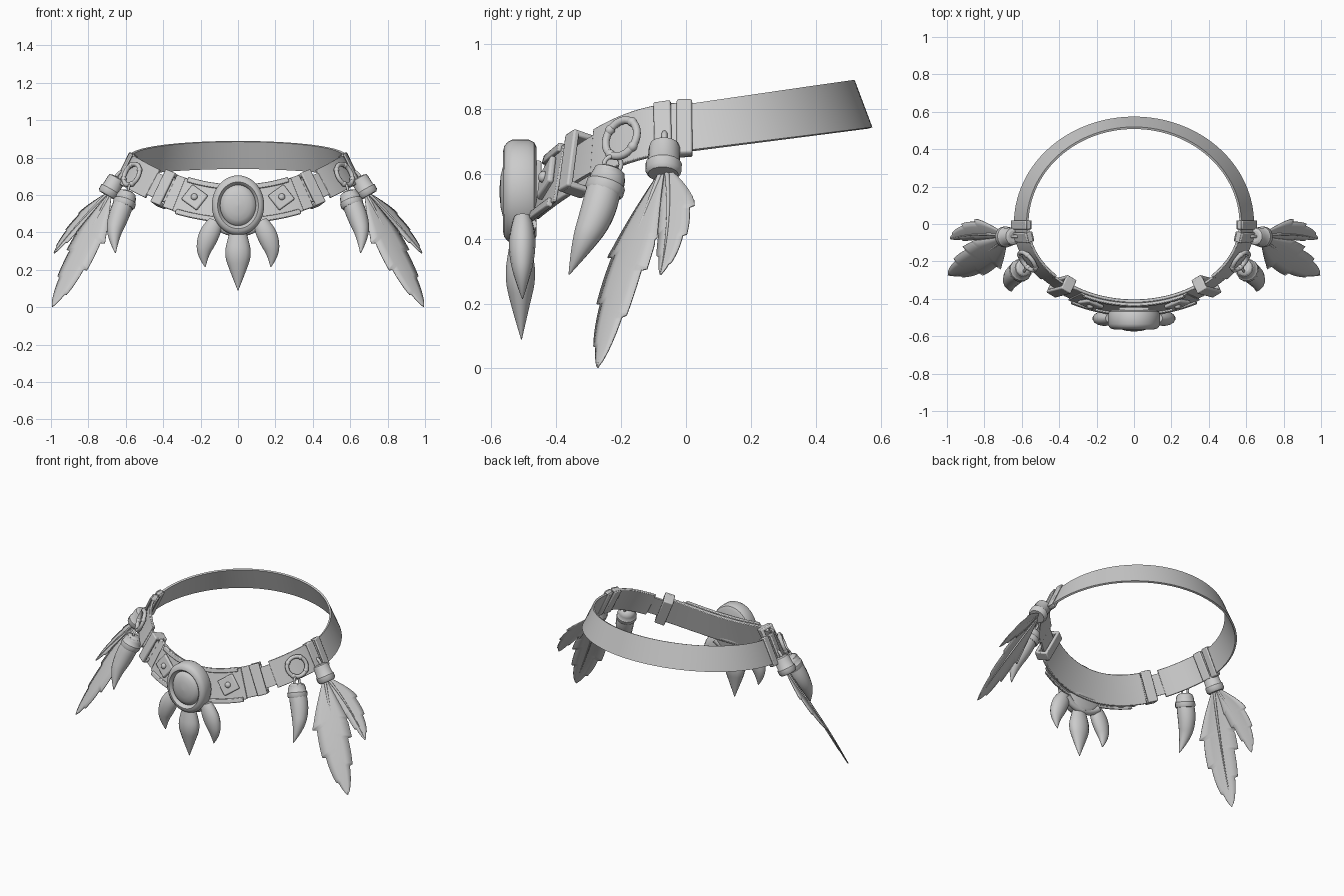
import bpy, bmesh, math
from mathutils import Vector, Matrix

if "Cube" in bpy.data.objects:
    bpy.data.objects.remove(bpy.data.objects["Cube"])

V = Vector


def path(a):
    """Centre line of the belt; angle in degrees from the front."""
    r = math.radians(a)
    s, c = math.sin(r), math.cos(r)
    if c >= 0:
        return V((0.603 * s, -0.435 * c, 0.553 + 0.187 * s * s))
    return V((0.603 * s, -0.541 * c, 0.74 - 0.074 * c))


def frame(a, h=0, o=0):
    """Rotation and point on the belt; x along it, y up it, z outward."""
    t = (path(a + 0.5) - path(a - 0.5)).normalized()
    s2 = math.sin(math.radians(a)) ** 2
    tilt = 0.27 + 0.18 * s2 if abs(a) < 90 else 0.36 + 0.09 * s2
    n = t.cross(V((0, 0, 1))).normalized()
    n = n * math.cos(tilt) + V((0, 0, 1)) * math.sin(tilt)
    u = n.cross(t).normalized()
    n = t.cross(u)
    p = path(a) + u * h + n * o
    return Matrix((t, u, n)).transposed().to_4x4(), p


def place(a, h=0, o=0):
    m, p = frame(a, h, o)
    return Matrix.Translation(p) @ m


def finish(ob, mirror=False, bevel=0.0, solid=0.0, angle=40):
    bpy.ops.object.select_all(action='DESELECT')
    bpy.context.view_layer.objects.active = ob
    ob.select_set(True)
    bpy.ops.object.shade_smooth_by_angle(angle=math.radians(angle))
    if solid:
        ob.modifiers.new("thickness", 'SOLIDIFY').thickness = solid
    if bevel:
        b = ob.modifiers.new("bevel", 'BEVEL')
        b.width, b.segments, b.limit_method = bevel, 2, 'ANGLE'
    if mirror:
        ob.modifiers.new("mirror", 'MIRROR')
    return ob


def to_object(name, bm, **kw):
    bmesh.ops.remove_doubles(bm, verts=bm.verts, dist=1e-5)
    bmesh.ops.recalc_face_normals(bm, faces=bm.faces)
    me = bpy.data.meshes.new(name)
    bm.to_mesh(me)
    bm.free()
    ob = bpy.data.objects.new(name, me)
    bpy.context.collection.objects.link(ob)
    return finish(ob, **kw)


def loft(name, rings, closed=True, **kw):
    bm = bmesh.new()
    rows = [[bm.verts.new(p) for p in r] for r in rings]
    n = len(rows[0])
    for r, q in zip(rows, rows[1:]):
        for i in range(n if closed else n - 1):
            j = (i + 1) % n
            bm.faces.new((r[i], r[j], q[j], q[i]))
    if closed:
        bm.faces.new(rows[0])
        bm.faces.new(rows[-1])
    return to_object(name, bm, **kw)


def band(name, a0, a1, lo, hi, o0, o1, n=24, **kw):
    rings = []
    for i in range(n + 1):
        a = a0 + (a1 - a0) * i / n
        rings.append([frame(a, h, o)[1] for h, o in ((lo, o0), (hi, o0), (hi, o1), (lo, o1))])
    return loft(name, rings, **kw)


def box(name, m, size, bevel=0.006, mirror=True):
    bm = bmesh.new()
    bmesh.ops.create_cube(bm, size=1, matrix=m @ Matrix.Diagonal((*size, 1)))
    return to_object(name, bm, bevel=bevel, mirror=mirror)


def ball(name, m, size, mirror=True):
    bm = bmesh.new()
    bmesh.ops.create_uvsphere(bm, u_segments=16, v_segments=10, radius=1,
                              matrix=m @ Matrix.Diagonal((*size, 1)))
    return to_object(name, bm, mirror=mirror)


def tube(name, pts, radii, kind='NURBS', cyclic=False, mirror=True, flat=None):
    cu = bpy.data.curves.new(name, 'CURVE')
    cu.dimensions, cu.bevel_depth, cu.bevel_resolution = '3D', 1.0, 5
    cu.use_fill_caps = True
    sp = cu.splines.new(kind)
    sp.points.add(len(pts) - 1)
    for p, co, r in zip(sp.points, pts, radii):
        p.co, p.radius = (*co, 1), r
    sp.use_cyclic_u = cyclic
    if kind == 'NURBS':
        sp.order_u, sp.use_endpoint_u, sp.resolution_u = 3, True, 8
    ob = bpy.data.objects.new(name, cu)
    bpy.context.collection.objects.link(ob)
    bpy.ops.object.select_all(action='DESELECT')
    bpy.context.view_layer.objects.active = ob
    ob.select_set(True)
    bpy.ops.object.convert(target='MESH')
    ob = bpy.context.view_layer.objects.active
    if flat:  # squash front to back
        for v in ob.data.vertices:
            v.co.y = flat[0] + (v.co.y - flat[0]) * flat[1]
    return finish(ob, mirror=mirror)


def ring(name, m, R, r):
    pts = [m @ V((R * math.cos(i * math.tau / 32), R * math.sin(i * math.tau / 32), 0)) for i in range(32)]
    tube(name, pts, [r] * 32, 'POLY', True)


def collar(name, p0, p1, profile):
    p0, p1 = V(p0), V(p1)
    tube(name, [p0.lerp(p1, t) for t, r in profile], [r for t, r in profile], 'POLY')


def buckle(name, a, half, depth, width, bar):
    for tag, h, o, sy, sz in (("front", 0, depth, 2 * half + bar, bar), ("back", 0, -depth, 2 * half + bar, bar),
                              ("top", half, 0, bar, 2 * depth), ("bottom", -half, 0, bar, 2 * depth)):
        box(f"{name}_{tag}", place(a, h, o), (width, sy, sz))


def feather(name, p0, p1, p2, nrm, w, phase, n=60):
    p0, p1, p2, nrm = V(p0), V(p1), V(p2), V(nrm)
    rows = []
    for i in range(n + 1):
        t = i / n
        p = p0 * (1 - t) ** 2 + p1 * 2 * t * (1 - t) + p2 * t * t
        d = ((p1 - p0) * (1 - t) + (p2 - p1) * t).normalized()
        side = d.cross(nrm).normalized()
        nn = side.cross(d)
        prof = w * min(1, 0.1 + 2.7 * t) * max(0, 1 - t ** 2.4) ** 0.85
        row = []
        for k in (-1, -0.5, 0, 0.5, 1):
            saw = (t * 4 + phase + (0.45 if k > 0 else 0)) % 1
            f = 0.78 + 0.22 * saw if t > 0.3 else 0.95
            x = prof * f * abs(k)
            row.append(p + side * math.copysign(x, k) + d * x * 0.4 - nn * x * abs(k) * 0.12)
        rows.append(row)
    loft(name, rows, closed=False, solid=0.005, mirror=True, angle=60)
    tube(name + "_quill", [p0, p1 * 0.5 + (p0 + p2) * 0.25, p2], [0.008, 0.005, 0.001])


# belt bands
band("back_band", 88, 272, -0.078, 0.078, -0.006, 0.006, 64)
band("side_band", 49, 90, -0.085, 0.085, -0.008, 0.008, mirror=True, bevel=0.003)
band("buckle_strap", 34, 50, -0.065, 0.065, -0.006, 0.006, 8, mirror=True)
band("front_band", -37, 37, -0.095, 0.095, -0.008, 0.01, 40, bevel=0.004)
band("front_plate", -31, 31, -0.1, 0.092, 0.01, 0.02, 40, bevel=0.003)
band("plate_top_trim", -29, 29, 0.072, 0.1, 0.012, 0.03, 40, bevel=0.004)
band("plate_bottom_trim", -29, 29, -0.112, -0.084, 0.012, 0.03, 40, bevel=0.004)

# buckles and side straps
buckle("front_buckle", 40, 0.087, 0.032, 0.062, 0.02)
buckle("side_strap", 89.4, 0.086, 0.013, 0.048, 0.013)
buckle("feather_strap", 81, 0.083, 0.016, 0.055, 0.013)

# oval medallion with raised rim and domed stone
profile = ((0.01, -0.575), (0.3, -0.571), (0.5, -0.563), (0.64, -0.551), (0.68, -0.54), (0.71, -0.553), (0.78, -0.563),
           (0.87, -0.56), (0.95, -0.55), (1, -0.535), (1, -0.485), (0.95, -0.468), (0.85, -0.46))
loft("medallion", [[V((0.14 * r * math.cos(i * math.tau / 48), y, 0.545 + 0.16 * r * math.sin(i * math.tau / 48)))
                    for i in range(48)] for r, y in profile], angle=35)
box("medallion_mount", Matrix.Translation((0, -0.46, 0.555)), (0.16, 0.03, 0.17), mirror=False)

# diamond plates with studs
m = place(22, 0, 0.028) @ Matrix.Rotation(math.radians(22), 4, 'Z')
box("diamond_plate", m, (0.108, 0.1, 0.02), 0.007)
ball("diamond_stud", m @ Matrix.Translation((0, 0, 0.012)), (0.018, 0.018, 0.014))

# claws below the medallion
tube("centre_claw", [(0, -0.51, 0.43), (0, -0.51, 0.37), (0, -0.51, 0.28), (0, -0.51, 0.19), (0, -0.505, 0.09)],
     [0.035, 0.055, 0.074, 0.042, 0.002], mirror=False, flat=(-0.51, 0.68))
tube("side_claw", [(0.12, -0.503, 0.465), (0.133, -0.503, 0.43), (0.168, -0.505, 0.36), (0.188, -0.505, 0.28), (0.175, -0.503, 0.215)],
     [0.035, 0.052, 0.056, 0.034, 0.002], flat=(-0.505, 0.75))
tube("claw_collar", [(0, -0.49, 0.4), (0.06, -0.49, 0.395), (0.12, -0.485, 0.445)], [0.024, 0.018, 0.026])

# hanging rings and horns
rm = place(65, -0.008, 0.026)
ring("horn_ring", rm, 0.06, 0.012)
for i in range(4):
    ball(f"ring_knob_{i}", rm @ Matrix.Rotation(math.pi / 4 + i * math.pi / 2, 4, 'Z') @ Matrix.Translation((0.06, 0, 0)),
         (0.015, 0.018, 0.015))
ring("horn_link", Matrix.Translation((0.587, -0.226, 0.628)) @ Matrix.Rotation(math.radians(75), 4, 'Y'), 0.026, 0.007)
tube("horn", [(0.592, -0.236, 0.61), (0.61, -0.25, 0.56), (0.645, -0.275, 0.47), (0.668, -0.32, 0.38), (0.655, -0.36, 0.29)],
     [0.046, 0.055, 0.055, 0.036, 0.002])
collar("horn_cap", (0.588, -0.23, 0.617), (0.615, -0.256, 0.535),
       ((0, 0.03), (0.1, 0.046), (0.3, 0.053), (0.55, 0.056), (0.6, 0.061), (0.85, 0.061), (0.95, 0.056)))

# feather beads and feathers
collar("feather_bead", (0.645, -0.066, 0.695), (0.7, -0.07, 0.598),
       ((0, 0.03), (0.05, 0.044), (0.15, 0.048), (0.6, 0.05), (0.66, 0.056), (0.9, 0.056), (1, 0.047)))
tube("bead_hook", [(0.61, -0.066, 0.72), (0.635, -0.066, 0.735), (0.655, -0.067, 0.69)], [0.009] * 3)
feather("long_feather", (0.685, -0.075, 0.61), (0.83, -0.215, 0.32), (0.995, -0.274, 0.003), (0.55, -0.75, 0.5), 0.125, 0.1)
feather("short_feather", (0.69, -0.06, 0.615), (0.86, -0.015, 0.48), (0.985, -0.08, 0.29), (0.6, -0.5, 0.6), 0.08, 0.4)
